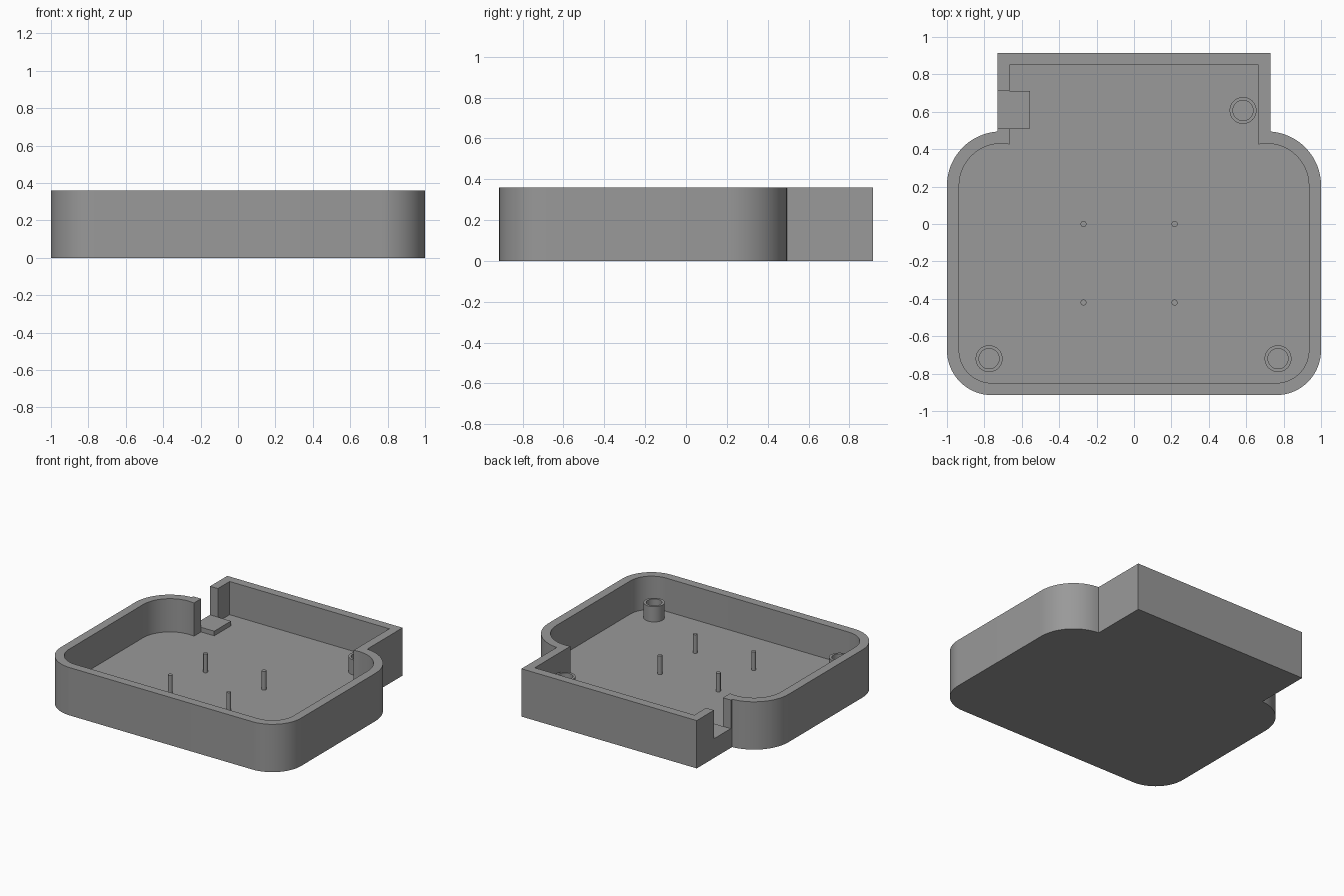
import bpy, bmesh, math

if "Cube" in bpy.data.objects:
    bpy.data.objects.remove(bpy.data.objects["Cube"])

H, FLOOR, LEDGE, WALL = 0.36, 0.11, 0.145, 0.065

grey = bpy.data.materials.new("mid grey")
grey.diffuse_color = (0.32, 0.32, 0.32, 1)
grey.use_nodes = True
grey.node_tree.nodes["Principled BSDF"].inputs["Base Color"].default_value = grey.diffuse_color


def finish(name, bm, smooth=True):
    bmesh.ops.recalc_face_normals(bm, faces=bm.faces)
    me = bpy.data.meshes.new(name)
    bm.to_mesh(me)
    bm.free()
    ob = bpy.data.objects.new(name, me)
    bpy.context.collection.objects.link(ob)
    me.materials.append(grey)
    if smooth:
        bpy.ops.object.select_all(action='DESELECT')
        ob.select_set(True)
        bpy.context.view_layer.objects.active = ob
        bpy.ops.object.shade_smooth_by_angle(angle=math.radians(30))
    return ob


def arc(cx, cy, r, a0, a1, n=16):
    return [(cx + r * math.cos(a0 + (a1 - a0) * i / n),
             cy + r * math.sin(a0 + (a1 - a0) * i / n)) for i in range(n + 1)]


def outline(inset):
    """Rounded body with a square tab at the back, mirrored about x = 0."""
    tab, r = 0.73 - inset, 0.29 - inset
    half = arc(0.76, -0.675, 0.24 - inset, -math.pi / 2, 0)
    half += arc(0.71, 0.205, r, 0, math.acos((tab - 0.71) / r))
    half.append((tab, 0.915 - inset))
    return half + [(-x, y) for x, y in reversed(half)]


def loft(name, loops, closed=False):
    """Skin a stack of (points, z) loops; cap the ends unless closed in a ring."""
    bm = bmesh.new()
    rings = [[bm.verts.new((x, y, z)) for x, y in pts] for pts, z in loops]
    n = len(rings[0])
    pairs = list(zip(rings, rings[1:]))
    if closed:
        pairs.append((rings[-1], rings[0]))
    else:
        bm.faces.new(rings[0])
        bm.faces.new(rings[-1])
    for a, b in pairs:
        for i in range(n):
            j = (i + 1) % n
            bm.faces.new((a[i], a[j], b[j], b[i]))
    return finish(name, bm)


def box(name, lo, hi):
    bm = bmesh.new()
    bmesh.ops.create_cube(bm, size=1)
    for v in bm.verts:
        v.co = [lo[k] if v.co[k] < 0 else hi[k] for k in range(3)]
    return finish(name, bm, False)


def circle(x, y, r, n):
    return arc(x, y, r, 0, 2 * math.pi, n)[:-1]


# Open tray: base, outer wall, rim, inner wall and floor
outer, inner = outline(0), outline(WALL)
tray = loft("tray", [(outer, 0), (outer, H), (inner, H), (inner, FLOOR)])

# Notch through the left side of the tab
cutter = box("notch_cutter", (-0.80, 0.51, LEDGE), (-0.60, 0.71, 0.5))
cutter.hide_render = True
mod = tray.modifiers.new("notch", 'BOOLEAN')
mod.operation, mod.solver, mod.object = 'DIFFERENCE', 'EXACT', cutter
bpy.ops.object.select_all(action='DESELECT')
tray.select_set(True)
bpy.context.view_layer.objects.active = tray
bpy.ops.object.modifier_apply(modifier="notch")
bpy.data.objects.remove(cutter)

# Ledge inside the notch
box("notch_ledge", (-0.665, 0.51, FLOOR - 0.01), (-0.555, 0.71, LEDGE))

# Hollow screw bosses
for i, (x, y) in enumerate([(-0.775, -0.72), (0.77, -0.72), (0.583, 0.607)]):
    o, b = circle(x, y, 0.072, 32), circle(x, y, 0.054, 32)
    loft(f"screw_boss_{i + 1}",
         [(o, FLOOR - 0.01), (o, 0.225), (b, 0.225), (b, FLOOR - 0.01)], closed=True)

# Thin locating pins
for i, (x, y) in enumerate([(px, py) for px in (-0.27, 0.217) for py in (0, -0.42)]):
    c = circle(x, y, 0.016, 20)
    loft(f"pin_{i + 1}", [(c, FLOOR - 0.01), (c, 0.25)])
